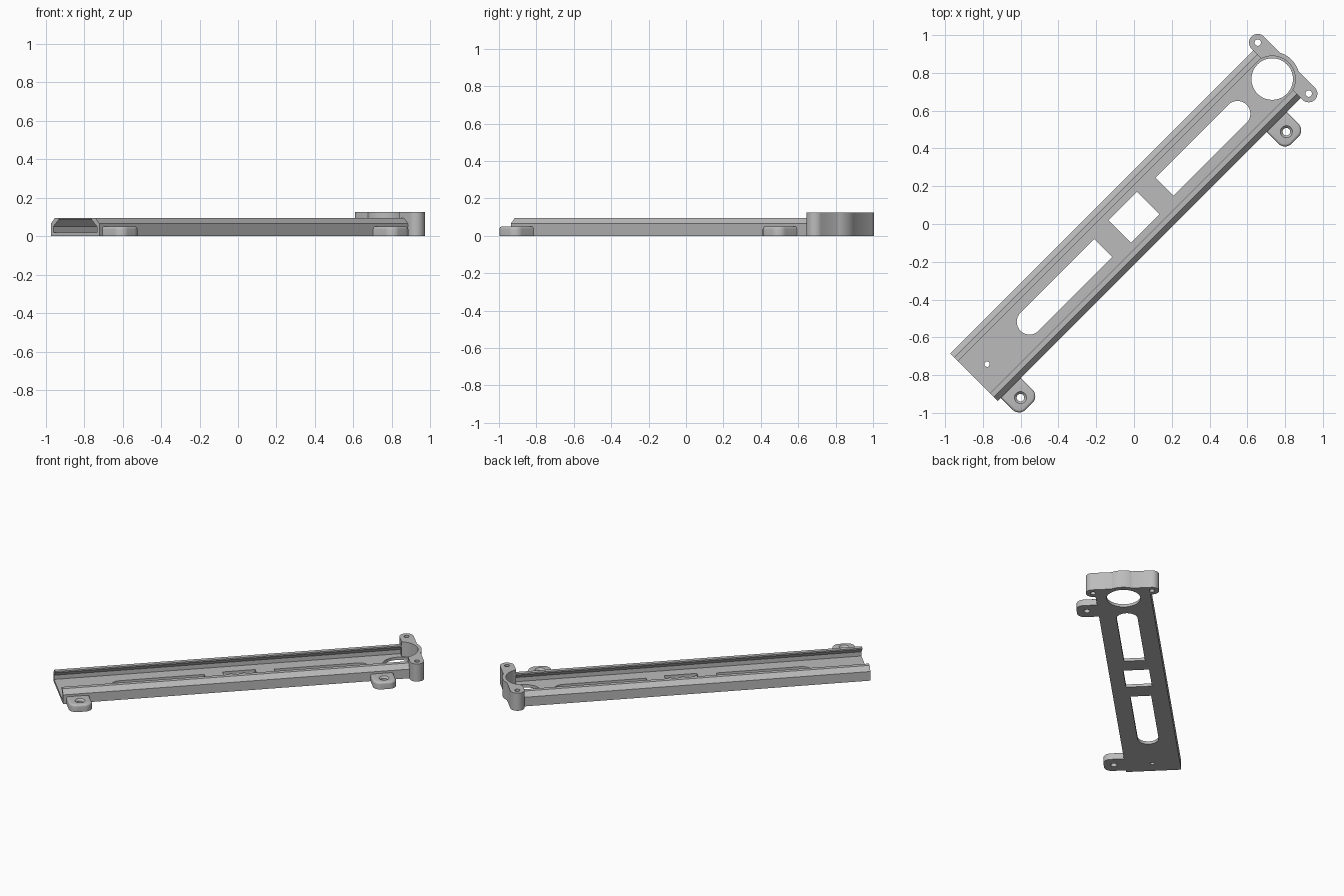
import bpy, bmesh, math
from math import cos, sin, pi, radians

cube = bpy.data.objects.get("Cube")
if cube:
    bpy.data.objects.remove(cube, do_unlink=True)

grey = bpy.data.materials.new("light grey")
grey.use_nodes = True
COLOUR = (0.5, 0.5, 0.5, 1)
grey.diffuse_color = COLOUR
grey.node_tree.nodes["Principled BSDF"].inputs["Base Color"].default_value = COLOUR

TURN = radians(45)      # the bracket lies diagonally; local x runs along it
MID = 0.025             # centre line of the channel
HALF = 0.178            # half width of the channel
START, END = -1.172, 1.097
HEAD = 1.06             # centre of the large round opening


def arc(cx, cy, r, a0, a1, n=16):
    """Points on an arc, angles in degrees."""
    return [(cx + r * cos(radians(a0 + (a1 - a0) * i / n)),
             cy + r * sin(radians(a0 + (a1 - a0) * i / n))) for i in range(n + 1)]


def circle(cx, cy, r, n=48):
    return arc(cx, cy, r, 0, 360, n)[:-1]


def solid(name, bottom, top, bevel=0):
    """Closed solid between two matching loops of 3D points."""
    bm = bmesh.new()
    low = [bm.verts.new(p) for p in bottom]
    high = [bm.verts.new(p) for p in top]
    bm.faces.new(low[::-1])
    cap = bm.faces.new(high)
    for i in range(len(low)):
        j = (i + 1) % len(low)
        bm.faces.new((low[i], low[j], high[j], high[i]))
    bmesh.ops.recalc_face_normals(bm, faces=bm.faces)
    if bevel:
        bmesh.ops.bevel(bm, geom=list(cap.edges), offset=bevel, segments=4,
                        profile=0.5, affect='EDGES')
    mesh = bpy.data.meshes.new(name)
    bm.to_mesh(mesh)
    bm.free()
    ob = bpy.data.objects.new(name, mesh)
    ob.rotation_euler.z = TURN
    bpy.context.collection.objects.link(ob)
    mesh.materials.append(grey)
    return ob


def prism(name, outline, z0, z1, bevel=0):
    return solid(name, [(x, y, z0) for x, y in outline],
                 [(x, y, z1) for x, y in outline], bevel)


def cone(cx, cy, r0, r1, z0, z1):
    return solid("cutter", [(x, y, z0) for x, y in circle(cx, cy, r0)],
                 [(x, y, z1) for x, y in circle(cx, cy, r1)])


def cut(ob, cutters):
    """Subtract each cutter, then shade the curved walls smooth."""
    bpy.context.view_layer.update()
    bpy.ops.object.select_all(action='DESELECT')
    bpy.context.view_layer.objects.active = ob
    ob.select_set(True)
    for c in cutters:
        c.hide_render = True
        mod = ob.modifiers.new("cut", 'BOOLEAN')
        mod.operation, mod.solver, mod.object = 'DIFFERENCE', 'EXACT', c
        bpy.ops.object.modifier_apply(modifier=mod.name)
        bpy.data.objects.remove(c, do_unlink=True)
    bpy.ops.object.shade_smooth_by_angle(angle=radians(30))


def hole(cx, cy, r):
    return cone(cx, cy, r, r, -0.1, 0.3)


# Channel: dovetail section swept along its length
half = [(HALF, 0), (HALF, 0.065), (HALF - 0.03, 0.095), (0.12, 0.095),
        (0.12, 0.086), (0.16, 0.05), (0.16, 0.02)]
section = half + [(-y, z) for y, z in reversed(half)]
channel = solid("channel", [(START, MID + y, z) for y, z in section],
                [(END, MID + y, z) for y, z in section])

# Two long windows rounded at their outer ends, and a square one between
W = 0.068
far_window = arc(0.8, MID, W, -90, 90) + [(0.253, MID + W), (0.253, MID - W)]
near_window = arc(-0.757, MID, W, 90, 270) + [(-0.205, MID - W), (-0.205, MID + W)]
square_window = [(-0.082, MID - 0.084), (0.132, MID - 0.084),
                 (0.132, MID + 0.084), (-0.082, MID + 0.084)]
windows = [prism("cutter", o, -0.1, 0.3)
           for o in (far_window, near_window, square_window)]
cut(channel, windows + [hole(HEAD, MID, 0.11), hole(-1.075, MID, 0.014)])

# Head: two bosses joined by a wall that bulges around the round opening
BOSS, OFFSET, R = 1.142, 0.191, 0.046
outline = (arc(BOSS, MID - OFFSET, R, 180, 360)
           + arc(HEAD, MID, 0.145, -28, 28)
           + arc(BOSS, MID + OFFSET, R, 0, 180))
head = prism("head", outline, 0, 0.125)
cut(head, [hole(HEAD, MID, 0.11), cone(HEAD, MID, 0.122, 0.122, 0.02, 0.3)]
    + [hole(BOSS, MID + s * OFFSET, 0.017) for s in (-1, 1)])

# Mounting tabs: rounded ears with a countersunk screw hole
for name, u in (("rear_tab", 0.916), ("front_tab", -1.075)):
    a, edge, r, v = 0.075, -0.29, 0.05, -0.225
    ear = (arc(u - a + r, edge + r, r, 180, 270) + arc(u + a - r, edge + r, r, 270, 360)
           + [(u + a, -0.14), (u - a, -0.14)])
    tab = prism(name, ear, 0, 0.05, bevel=0.014)
    cut(tab, [hole(u, v, 0.02), cone(u, v, 0.016, 0.034, 0.034, 0.052)])
